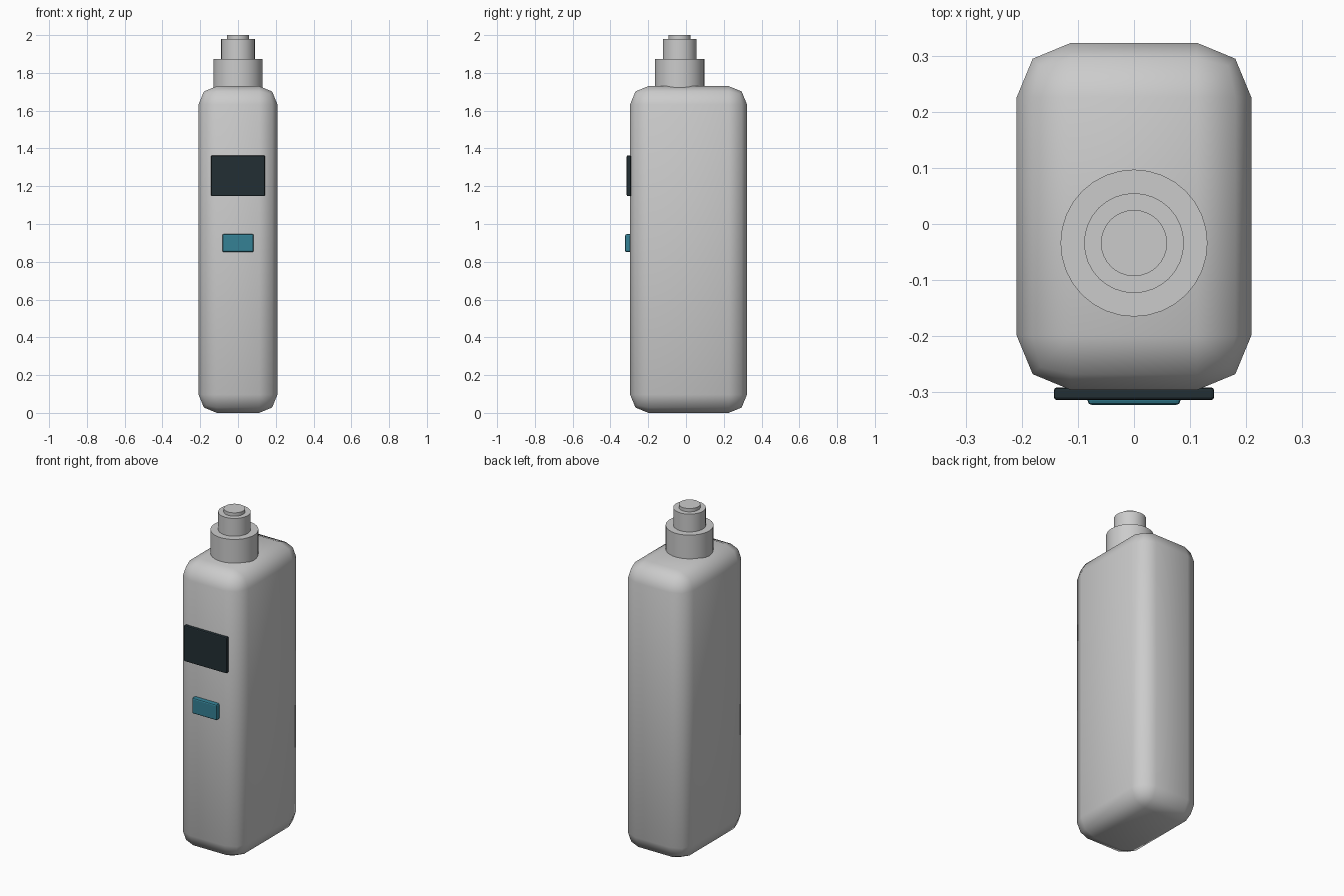
import bpy

if "Cube" in bpy.data.objects:
    bpy.data.objects.remove(bpy.data.objects["Cube"])


def finish(obj, name, color=None):
    obj.name = name
    if color:
        mat = bpy.data.materials.new(name + "_colour")
        mat.diffuse_color = (*color, 1)
        mat.use_nodes = True
        mat.node_tree.nodes["Principled BSDF"].inputs["Base Color"].default_value = mat.diffuse_color
        obj.data.materials.append(mat)


def box(name, x, y, z, bevel, segments, color=None):
    """Bevelled box from (min, max) ranges."""
    ranges = (x, y, z)
    bpy.ops.mesh.primitive_cube_add(size=1, location=[(a + b) / 2 for a, b in ranges])
    obj = bpy.context.object
    obj.scale = [b - a for a, b in ranges]
    bpy.ops.object.transform_apply(location=False, rotation=False, scale=True)
    mod = obj.modifiers.new("rounding", 'BEVEL')
    mod.width = bevel
    mod.segments = segments
    finish(obj, name, color)
    return obj


def tier(name, radius, z0, z1):
    """One stepped cylinder of the nozzle."""
    bpy.ops.mesh.primitive_cylinder_add(vertices=32, radius=radius, depth=z1 - z0,
                                        location=(0, -0.034, (z0 + z1) / 2))
    obj = bpy.context.object
    bpy.ops.object.shade_smooth_by_angle()
    finish(obj, name)


# Rounded handle body
body = box("body", (-0.209, 0.209), (-0.296, 0.323), (0.0, 1.73), 0.097, 2)
body.data.shade_smooth()

# Stepped nozzle on top
tier("nozzle_collar", 0.131, 1.715, 1.873)
tier("nozzle_neck", 0.089, 1.86, 1.98)
tier("nozzle_tip", 0.059, 1.97, 2.0)

# Front display and button
box("display", (-0.143, 0.143), (-0.314, -0.291), (1.147, 1.363), 0.006, 2,
    (0.016, 0.028, 0.034))
box("button", (-0.083, 0.083), (-0.3225, -0.285), (0.851, 0.946), 0.008, 2,
    (0.035, 0.22, 0.3))
